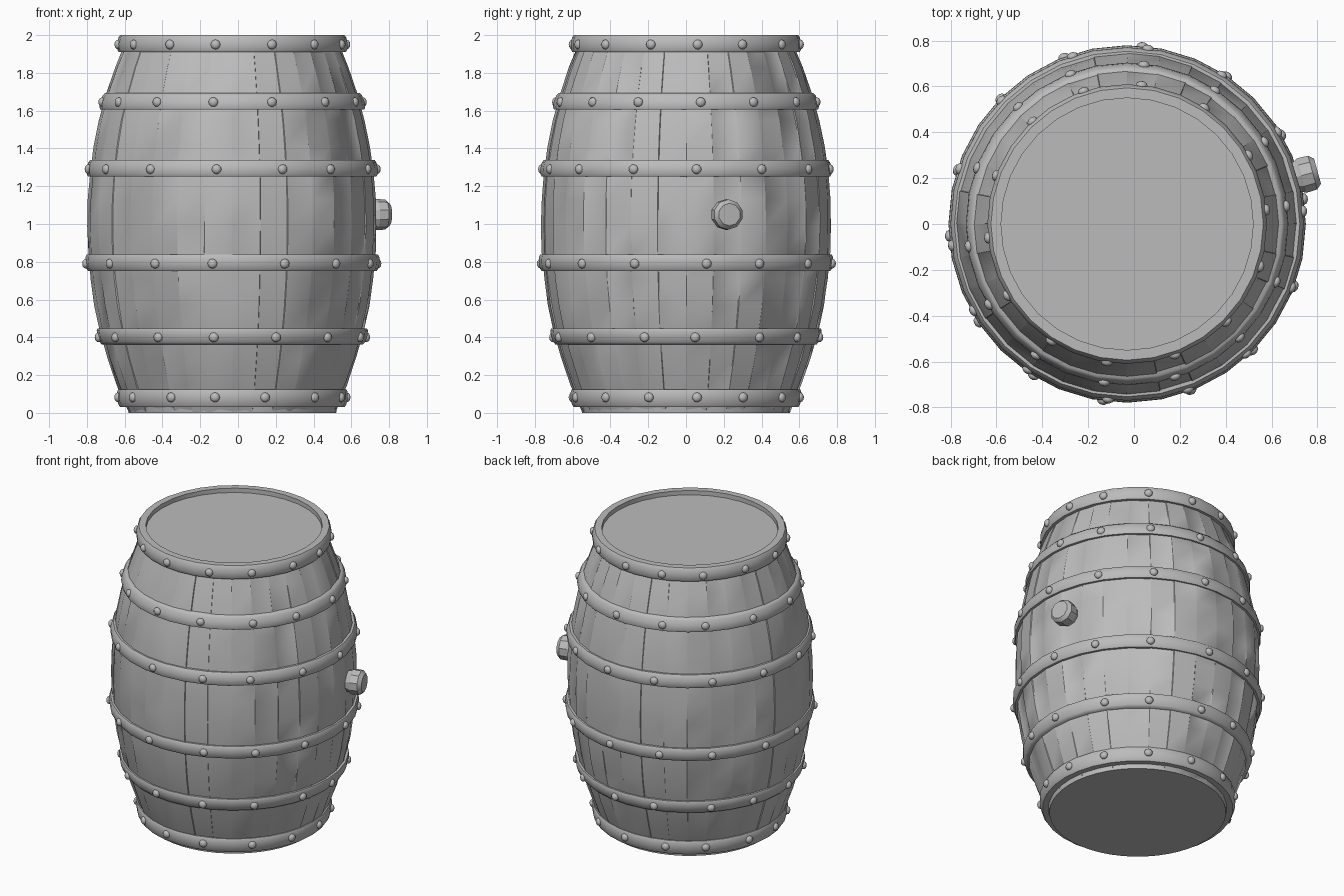
import bpy, bmesh, math, random
from mathutils import Matrix, Vector

random.seed(4)
CENTRE = Vector((-0.03, 0, 0))
STAVES = 32

cube = bpy.data.objects.get("Cube")
if cube:
    bpy.data.objects.remove(cube, do_unlink=True)

GREY = (0.5, 0.5, 0.5, 1)
mat = bpy.data.materials.new("plain grey")
mat.use_nodes = True
mat.diffuse_color = GREY
mat.node_tree.nodes["Principled BSDF"].inputs["Base Color"].default_value = GREY


def finish(name, bm, angle=35):
    bmesh.ops.recalc_face_normals(bm, faces=bm.faces)
    mesh = bpy.data.meshes.new(name)
    bm.to_mesh(mesh)
    bm.free()
    mesh.materials.append(mat)
    ob = bpy.data.objects.new(name, mesh)
    ob.location = CENTRE
    bpy.context.collection.objects.link(ob)
    bpy.ops.object.select_all(action='DESELECT')
    ob.select_set(True)
    bpy.context.view_layer.objects.active = ob
    bpy.ops.object.shade_smooth_by_angle(angle=math.radians(angle))
    return ob


def polar(r, a, z):
    return Vector((r * math.cos(a), r * math.sin(a), z))


def wood_radius(z):
    return 0.765 - 0.175 * (abs(z - 1) / 0.9) ** 2.1


def bridge(bm, rings, closed=False):
    pairs = list(zip(rings, rings[1:]))
    if closed:
        pairs.append((rings[-1], rings[0]))
    for lo, hi in pairs:
        for i in range(len(lo)):
            j = (i + 1) % len(lo)
            bm.faces.new((lo[i], lo[j], hi[j], hi[i]))


def lathe(name, profile, closed=False, caps=False, sides=STAVES, angle=35):
    bm = bmesh.new()
    rings = [[bm.verts.new(polar(r, math.tau * i / sides, z)) for i in range(sides)]
             for r, z in profile]
    bridge(bm, rings, closed)
    if caps:
        bm.faces.new(rings[0])
        bm.faces.new(rings[-1])
    return finish(name, bm, angle)


# Staves: each plank is set in or out slightly, with a thin step between planks
bm = bmesh.new()
step = math.tau / STAVES
rings = []
offsets = [random.uniform(-0.005, 0.003) for _ in range(STAVES)]
for k in range(15):
    z = 0.005 + 1.965 * k / 14
    ring = []
    for i, off in enumerate(offsets):
        r = wood_radius(z) + off + random.uniform(-0.002, 0.002)
        for side in (0.01, 0.99):
            ring.append(bm.verts.new(polar(r, (i + side) * step, z)))
    rings.append(ring)
bridge(bm, rings)
finish("staves", bm)

# Heads: recessed lid and flat base
lathe("lid", [(0.56, 1.94), (0.56, 1.97)], caps=True, sides=48)
lathe("base", [(0.55, 0.0), (0.555, 0.03)], caps=True, sides=48)


# Hoops: rounded bands that follow the bulge
def hoop(name, z0, z1, r0, r1, inner0, inner1):
    h = z1 - z0
    profile = [(inner0, z0), (r0 - 0.008, z0)]
    for t, out in ((0.15, 0), (0.5, 0.004), (0.85, 0)):
        profile.append((r0 + (r1 - r0) * t + out, z0 + h * t))
    profile += [(r1 - 0.008, z1), (inner1, z1)]
    lathe(name, profile, closed=True, angle=50)


# Rivets: domed studs spaced round one hoop
def rivets(name, z, r, count=14):
    bm = bmesh.new()
    for i in range(count):
        a = math.radians(-97) + math.tau * i / count + random.uniform(-0.04, 0.04)
        place = Matrix.Translation(polar(r, a, z)) @ Matrix.Rotation(a, 4, 'Z')
        bmesh.ops.create_icosphere(bm, subdivisions=2, radius=0.026,
                                   matrix=place @ Matrix.Diagonal((0.75, 1, 1, 1)))
    finish(name, bm, 60)


for label, z in (("lower", 0.405), ("lower_middle", 0.795),
                 ("upper_middle", 1.295), ("upper", 1.65)):
    z0, z1 = z - 0.043, z + 0.043
    w0, w1 = wood_radius(z0), wood_radius(z1)
    hoop(label + "_hoop", z0, z1, w0 + 0.019, w1 + 0.019, w0 - 0.03, w1 - 0.03)
    rivets(label + "_rivets", z - 0.005, wood_radius(z) + 0.02)

hoop("top_hoop", 1.91, 2.0, 0.61, 0.602, 0.55, 0.55)
rivets("top_rivets", 1.95, 0.608)
hoop("bottom_hoop", 0.03, 0.125, 0.602, 0.612, 0.54, 0.55)
rivets("bottom_rivets", 0.082, 0.609)

# Bung: short plug with a chamfered end, pointing out of the left side
bung = lathe("bung", [(0.066, 0.68), (0.07, 0.77), (0.082, 0.79),
                      (0.08, 0.84), (0.06, 0.862)], caps=True, sides=10, angle=30)
bung.rotation_euler = (0, math.radians(90), math.radians(15.5))
bung.location = CENTRE + Vector((0, 0, 1.05))
